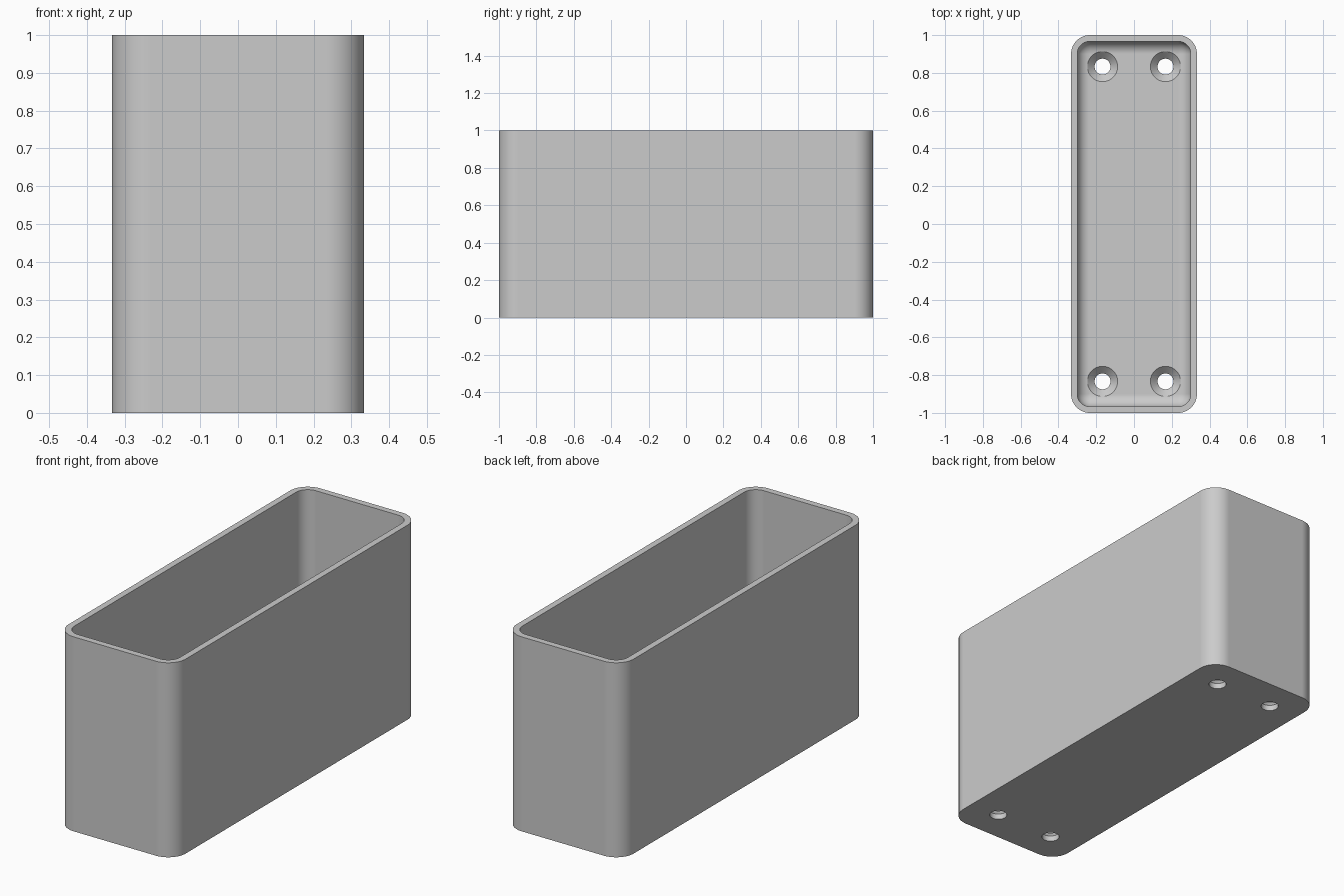
import bpy, bmesh, math

if "Cube" in bpy.data.objects:
    bpy.data.objects.remove(bpy.data.objects["Cube"])

# Overall sizes
HALF_X, HALF_Y, HEIGHT = 1 / 3, 1.0, 1.0
WALL, FLOOR = 0.033, 0.067
CORNER = 0.1
FILLET = CORNER - WALL
STEPS = 14

grey = bpy.data.materials.new("plain grey")
grey.use_nodes = True
colour = (0.6, 0.6, 0.6, 1)
grey.diffuse_color = colour
grey.node_tree.nodes["Principled BSDF"].inputs["Base Color"].default_value = colour


def make_object(name, bm):
    bmesh.ops.remove_doubles(bm, verts=bm.verts, dist=1e-5)
    bmesh.ops.recalc_face_normals(bm, faces=bm.faces)
    mesh = bpy.data.meshes.new(name)
    bm.to_mesh(mesh)
    bm.free()
    mesh.materials.append(grey)
    obj = bpy.data.objects.new(name, mesh)
    bpy.context.collection.objects.link(obj)
    return obj


def rounded_loop(bm, inset, z):
    """Rounded rectangle whose corner centres stay fixed as it shrinks."""
    r = CORNER - inset
    verts = []
    for quarter, (sx, sy) in enumerate([(1, 1), (-1, 1), (-1, -1), (1, -1)]):
        for i in range(STEPS + 1):
            a = (quarter + i / STEPS) * math.pi / 2
            verts.append(bm.verts.new((sx * (HALF_X - CORNER) + r * math.cos(a),
                                       sy * (HALF_Y - CORNER) + r * math.sin(a), z)))
    return verts


def circle_loop(bm, x, y, r, z, n=48):
    return [bm.verts.new((x + r * math.cos(i * math.tau / n),
                          y + r * math.sin(i * math.tau / n), z)) for i in range(n)]


def skin(bm, loops):
    """Bridge neighbouring loops and cap both ends."""
    for low, high in zip(loops, loops[1:]):
        for i in range(len(low)):
            j = (i + 1) % len(low)
            bm.faces.new((low[i], low[j], high[j], high[i]))
    bm.faces.new(loops[0])
    bm.faces.new(loops[-1])


# Open box: outer wall, rim, inner wall, filleted floor
bm = bmesh.new()
loops = [rounded_loop(bm, 0, 0), rounded_loop(bm, 0, HEIGHT), rounded_loop(bm, WALL, HEIGHT)]
for i in range(STEPS + 1):
    a = i / STEPS * math.pi / 2
    loops.append(rounded_loop(bm, WALL + FILLET * (1 - math.cos(a)),
                              FLOOR + FILLET * (1 - math.sin(a))))
skin(bm, loops)
box = make_object("open_box", bm)

# Countersunk screw holes near the floor corners
HOLE, SINK = 0.042, 0.08
bm = bmesh.new()
for sx in (-1, 1):
    for sy in (-1, 1):
        profile = [(HOLE, -0.1), (HOLE, FLOOR - (SINK - HOLE)), (SINK, FLOOR), (SINK, 0.2)]
        skin(bm, [circle_loop(bm, sx / 6, sy * 5 / 6, r, z) for r, z in profile])
cutter = make_object("hole_cutter", bm)
cutter.hide_render = True

cut = box.modifiers.new("screw_holes", "BOOLEAN")
cut.operation, cut.solver, cut.object = "DIFFERENCE", "EXACT", cutter
bpy.ops.object.select_all(action="DESELECT")
bpy.context.view_layer.objects.active = box
box.select_set(True)
bpy.ops.object.modifier_apply(modifier=cut.name)
bpy.data.objects.remove(cutter)

# Smooth rounded parts, crisp rim and hole edges
bpy.ops.object.shade_smooth_by_angle(angle=math.radians(30))
weighted = box.modifiers.new("even_shading", "WEIGHTED_NORMAL")
weighted.keep_sharp = True
